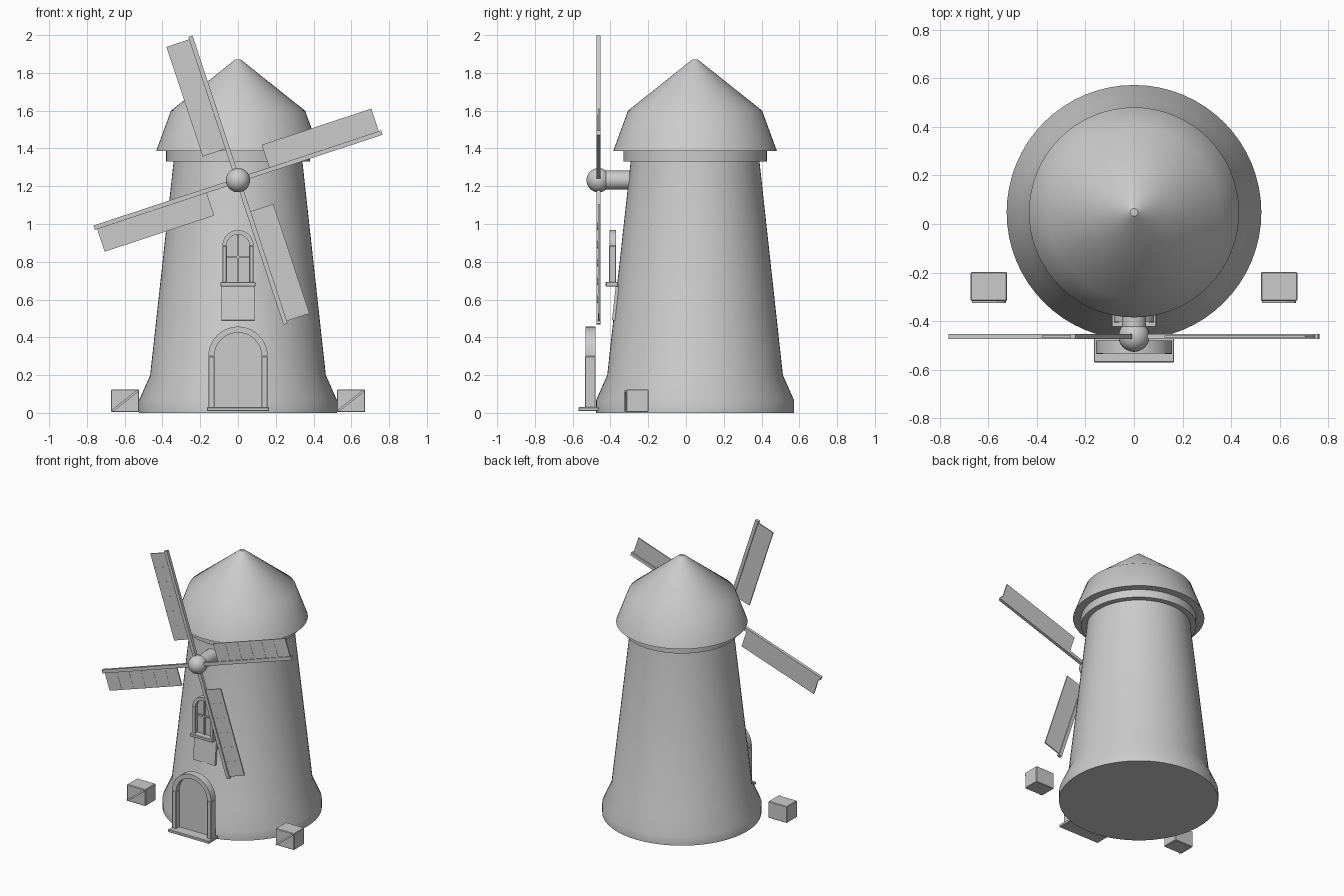
import bpy, bmesh, math
from mathutils import Matrix, Vector

if "Cube" in bpy.data.objects:
    bpy.data.objects.remove(bpy.data.objects["Cube"])

# One stone grey for everything
grey = bpy.data.materials.new("plain_grey")
grey.use_nodes = True
GREY = (0.6, 0.6, 0.6, 1)
grey.diffuse_color = GREY
grey.node_tree.nodes["Principled BSDF"].inputs["Base Color"].default_value = GREY

AXIS_Y = 0.048
HUB = Vector((0, -0.463, 1.232))


def finish(name, bm, smooth=False):
    bmesh.ops.recalc_face_normals(bm, faces=bm.faces)
    mesh = bpy.data.meshes.new(name)
    bm.to_mesh(mesh)
    bm.free()
    mesh.materials.append(grey)
    ob = bpy.data.objects.new(name, mesh)
    bpy.context.collection.objects.link(ob)
    if smooth:
        bpy.ops.object.select_all(action="DESELECT")
        ob.select_set(True)
        bpy.context.view_layer.objects.active = ob
        bpy.ops.object.shade_smooth_by_angle(angle=math.radians(35))
    return ob


def box(name, lo, hi, matrix=Matrix(), bevel=0):
    lo, hi = Vector(lo), Vector(hi)
    bm = bmesh.new()
    bmesh.ops.create_cube(bm, size=1)
    bmesh.ops.scale(bm, vec=hi - lo, verts=bm.verts)
    bmesh.ops.translate(bm, vec=(lo + hi) / 2, verts=bm.verts)
    if bevel:
        bmesh.ops.bevel(bm, geom=bm.edges[:], offset=bevel, segments=1, affect="EDGES")
    bm.transform(matrix)
    return finish(name, bm)


def lathe(name, profile, steps=64):
    bm = bmesh.new()
    verts = [bm.verts.new((r, 0, z)) for r, z in profile]
    edges = [bm.edges.new(pair) for pair in zip(verts, verts[1:])]
    bmesh.ops.spin(bm, geom=verts + edges, cent=(0, 0, 0), axis=(0, 0, 1),
                   angle=math.tau, steps=steps)
    bmesh.ops.remove_doubles(bm, verts=bm.verts, dist=0.0001)
    bmesh.ops.translate(bm, vec=(0, AXIS_Y, 0), verts=bm.verts)
    return finish(name, bm, True)


def extrude_faces(name, bm, depth):
    out = bmesh.ops.extrude_face_region(bm, geom=bm.faces[:])
    moved = [g for g in out["geom"] if isinstance(g, bmesh.types.BMVert)]
    bmesh.ops.translate(bm, vec=(0, depth, 0), verts=moved)
    return finish(name, bm, True)


def half_circle(bm, r, y, z, n=20):
    return [bm.verts.new((r * math.cos(math.pi * i / n), y, z + r * math.sin(math.pi * i / n)))
            for i in range(n + 1)]


def arched_opening(name, outer, inner, base, spring, front, back, panel_y):
    # Arch ring
    bm = bmesh.new()
    a, b = half_circle(bm, outer, front, spring), half_circle(bm, inner, front, spring)
    for i in range(len(a) - 1):
        bm.faces.new((a[i], a[i + 1], b[i + 1], b[i]))
    extrude_faces(name + "_arch", bm, back - front)
    # Jambs
    for side, x0, x1 in (("left", inner, outer), ("right", -outer, -inner)):
        box(f"{name}_{side}_jamb", (x0, front - 0.002, base), (x1, back, spring), bevel=0.003)
    # Infill panel
    bm = bmesh.new()
    top = half_circle(bm, inner + 0.003, panel_y, spring)
    feet = [bm.verts.new((s * (inner + 0.003), panel_y, base)) for s in (-1, 1)]
    bm.faces.new(top + feet)
    extrude_faces(name + "_panel", bm, back - panel_y)


# Tower, collar and cap
lathe("tower", [(0, 0), (0.525, 0), (0.525, 0.065), (0.465, 0.2), (0.34, 1.34), (0, 1.34)])
lathe("collar", [(0, 1.33), (0.38, 1.33), (0.38, 1.395), (0, 1.395)])
lathe("cap", [(0, 1.387), (0.433, 1.387), (0.355, 1.6), (0.016, 1.87), (0, 1.87)])

# Door and step
arched_opening("door", 0.157, 0.125, 0.02, 0.3, -0.533, -0.48, -0.495)
box("door_step", (-0.165, -0.57, 0.01), (0.165, -0.463, 0.03), bevel=0.003)

# Window, glazing bars, sill and apron
arched_opening("window", 0.083, 0.06, 0.69, 0.885, -0.405, -0.37, -0.378)
box("window_upright_bar", (-0.005, -0.39, 0.69), (0.005, -0.377, 0.942))
box("window_cross_bar", (-0.06, -0.39, 0.82), (0.06, -0.377, 0.83))
box("window_sill", (-0.092, -0.425, 0.67), (0.092, -0.36, 0.692), bevel=0.003)
lean = Matrix.Translation((0, -0.378, 0.58)) @ Matrix.Rotation(math.radians(-6.3), 4, "X")
box("window_apron", (-0.088, -0.004, -0.09), (0.088, 0.02, 0.09), lean)

# Axle and hub
bm = bmesh.new()
bmesh.ops.create_cone(bm, cap_ends=True, segments=32, radius1=0.05, radius2=0.05, depth=0.2,
                      matrix=Matrix.Translation((0, -0.35, HUB.z)) @ Matrix.Rotation(math.pi / 2, 4, "X"))
finish("axle", bm, True)
bm = bmesh.new()
bmesh.ops.create_uvsphere(bm, u_segments=32, v_segments=16, radius=0.064,
                          matrix=Matrix.Translation(HUB))
finish("hub", bm, True)

# Four blades: spar, sail and thin ribs
for k in range(4):
    turn = Matrix.Translation(HUB) @ Matrix.Rotation(math.radians(-18.3 + 90 * k), 4, "Y")
    box(f"spar_{k + 1}", (-0.012, -0.012, 0), (0.012, 0.01, 0.802), turn)
    box(f"sail_{k + 1}", (-0.138, -0.004, 0.178), (0, 0.004, 0.789), turn)
    for i in range(1, 6):
        z = 0.178 + 0.611 * i / 6
        box(f"sail_{k + 1}_rib_{i}", (-0.138, -0.005, z - 0.002), (0, 0, z + 0.002), turn)

# Crates with a diagonal brace on the front
for side, x in (("left", 0.598), ("right", -0.598)):
    box(f"{side}_crate", (x - 0.075, -0.317, 0.004), (x + 0.075, -0.198, 0.124), bevel=0.004)
    tilt = Matrix.Translation((x, -0.317, 0.064)) @ Matrix.Rotation(-math.atan2(0.11, 0.14), 4, "Y")
    box(f"{side}_crate_brace", (-0.085, -0.008, -0.006), (0.085, 0.004, 0.006), tilt)
